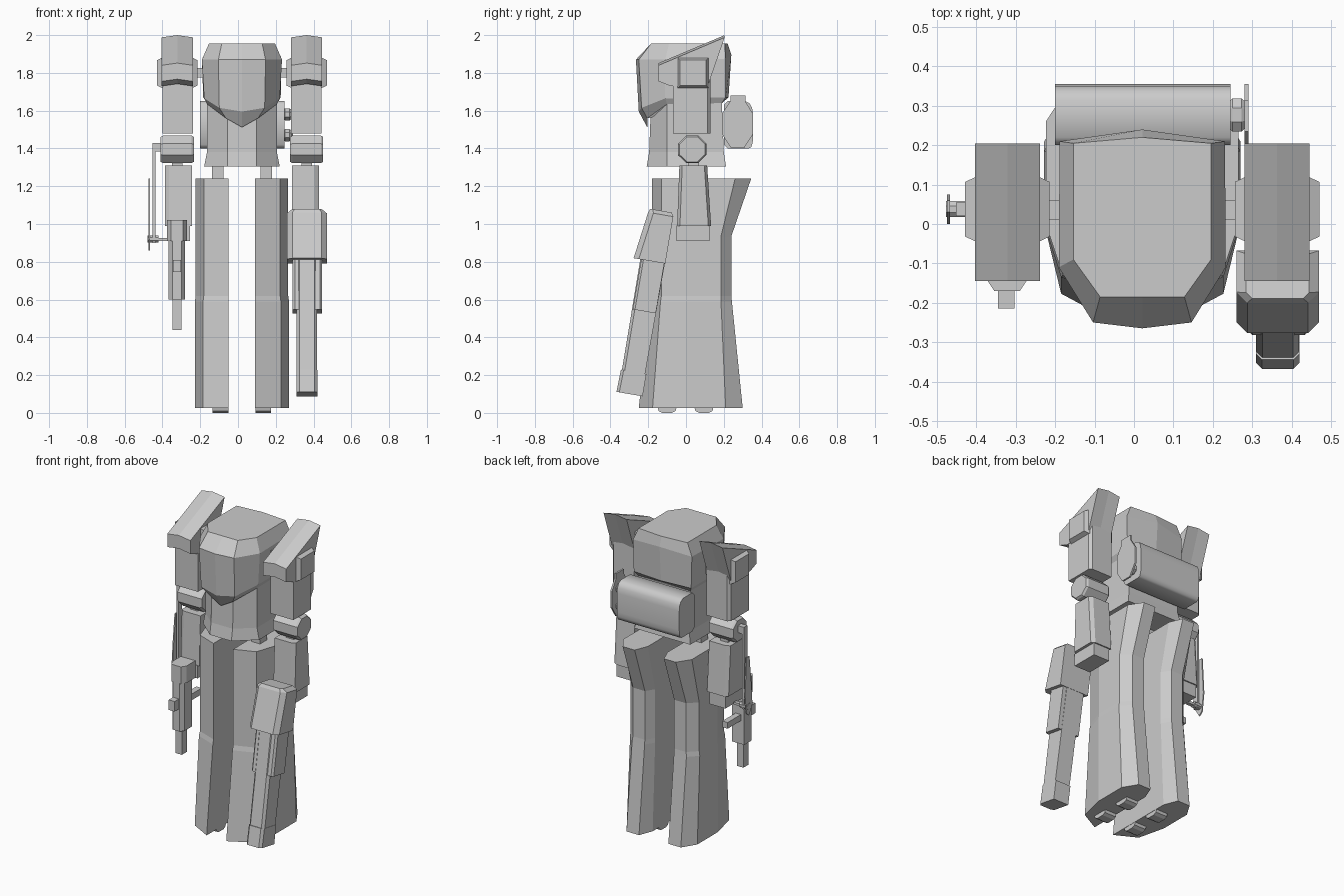
import bpy, bmesh
from math import cos, sin, pi, radians

C = 0.021  # symmetry plane of the body


def loft(name, rings):
    """Skin a list of closed rings (same point count) and cap both ends."""
    bm = bmesh.new()
    vs = [[bm.verts.new(p) for p in r] for r in rings]
    n = len(rings[0])
    for a, b in zip(vs, vs[1:]):
        for i in range(n):
            j = (i + 1) % n
            bm.faces.new((a[i], a[j], b[j], b[i]))
    bm.faces.new(vs[0][::-1])
    bm.faces.new(vs[-1])
    bmesh.ops.recalc_face_normals(bm, faces=bm.faces)
    me = bpy.data.meshes.new(name)
    bm.to_mesh(me)
    bm.free()
    ob = bpy.data.objects.new(name, me)
    bpy.context.collection.objects.link(ob)
    return ob


def prism(name, prof, x0, x1, cham=0.0, k=0.8):
    """Extrude a (y, z) profile along x, with optional tapered ends."""
    cy = sum(p[0] for p in prof) / len(prof)
    cz = sum(p[1] for p in prof) / len(prof)
    d = cham if x1 > x0 else -cham
    cuts = [(x0, 1), (x1, 1)]
    if cham:
        cuts = [(x0, k), (x0 + d, 1), (x1 - d, 1), (x1, k)]
    return loft(name, [[(x, cy + (y - cy) * f, cz + (z - cz) * f) for y, z in prof]
                       for x, f in cuts])


def box(name, x0, x1, y0, y1, z0, z1):
    return prism(name, [(y0, z0), (y1, z0), (y1, z1), (y0, z1)], x0, x1)


def ngon(cy, cz, ry, rz, n=8):
    r = 1 / cos(pi / n)
    return [(cy + ry * r * cos((i + .5) * 2 * pi / n), cz + rz * r * sin((i + .5) * 2 * pi / n))
            for i in range(n)]


def sym(half):
    """Full ring from a half ring running back centre -> front centre."""
    return ([(C + x, y, z) for x, y, z in half]
            + [(C - x, y, z) for x, y, z in half[-2:0:-1]])


# chest with faceted top and V-shaped lower edge
loft("chest", [sym(h) for h in (
    [(0, .22, 1.955), (.175, .205, 1.955), (.175, -.09, 1.955), (.107, -.185, 1.955), (0, -.185, 1.955)],
    [(0, .24, 1.895), (.21, .21, 1.875), (.212, -.11, 1.87), (.125, -.25, 1.87), (0, -.265, 1.87)],
    [(0, .225, 1.67), (.205, .21, 1.67), (.2, -.11, 1.665), (.12, -.235, 1.615), (0, -.25, 1.595)],
    [(0, .2, 1.65), (.185, .19, 1.64), (.185, -.1, 1.635), (.085, -.205, 1.56), (0, -.205, 1.512)])])

# waist
loft("waist", [sym([(0, yb, z), (w, yb, z), (w, -.1, z), (.077, yf, z), (0, yf, z)])
               for z, w, yf, yb in ((1.64, .185, -.185, .19), (1.38, .185, -.195, .2),
                                    (1.305, .2, -.208, .212))])

# backpack with rounded long edges, and a round drum plate on its side
prism("backpack", [(.20, 1.42), (.22, 1.40), (.33, 1.40), (.345, 1.407), (.353, 1.43), (.355, 1.46),
                   (.355, 1.58), (.35, 1.615), (.337, 1.638), (.315, 1.65), (.22, 1.65), (.20, 1.63)],
      -.20, .245)
bpy.context.view_layer.objects.active = bpy.data.objects["backpack"]
bpy.data.objects["backpack"].select_set(True)
bpy.ops.object.shade_smooth_by_angle(angle=radians(50))
prism("drum_plate", ngon(.273, 1.53, .083, .128), .28, .291)
box("drum_plate_tab", .28, .291, .235, .315, 1.64, 1.68)
for z in (1.58, 1.47):
    prism("drum_mount", ngon(.277, z, .042, .032), .24, .283, .01)
box("shoulder_bar", -.26, .30, .01, .06, 1.775, 1.825)

# paired limbs
for s, side in ((-1, "left"), (1, "right")):
    def X(x):
        return C + s * x

    # leg: slanted front, chamfered outer corners, flared at the hip and foot
    loft("leg_" + side, [[(X(.07), yf, z), (X(o - .043), ym, z), (X(o), .0, z),
                          (X(o), yb - cb, z), (X(o - .055), yb, z), (X(.105), yb, z),
                          (X(.07), yb - cb, z)]
                         for z, yf, ym, yb, o, cb in (
        (1.24, -.18, -.13, .345, .245, .085), (.935, -.18, -.13, .24, .245, .055),
        (.62, -.18, -.13, .24, .245, .055), (.59, -.187, -.135, .243, .249, .058),
        (.027, -.25, -.177, .30, .249, .09))])
    for y in (-.1, .095):
        prism("sole_pad_" + side, [(y - .052, .035), (y - .045, .01), (y - .025, 0), (y + .025, 0),
                                   (y + .045, .01), (y + .052, .035)], X(.072), X(.155))
    box("hip_joint_" + side, X(.098), X(.158), -.03, .04, 1.22, 1.32)

    # shoulder wing with a slight ridge, swept up and back
    loft("shoulder_wing_" + side, [[(X(x), y, z + h * .012) for y, z in
                                    ((-.145, 1.84), (.205, 1.988), (.115, 1.73), (-.08, 1.73), (-.145, 1.755))]
                                   for x, h in ((.26, 0), (.3425, 1), (.425, 0))])
    prism("shoulder_block_" + side, [(-.045, 1.72), (.12, 1.72), (.12, 1.88), (-.045, 1.88)],
          X(.235), X(.45), .028, .84)
    loft("upper_arm_" + side, [[(X(.26), -.068, z), (X(.422), -.068, z), (X(.422), .115, z),
                                (X(.405), .13, z), (X(.26), .13, z)] for z in (1.48, 1.86)])
    prism("elbow_" + side, ngon(.033, 1.395, .075, .073), X(.255), X(.43), .012, .9)
    box("elbow_pin_" + side, X(.315), X(.37), .01, .07, 1.29, 1.36)

    # forearm, chamfered along its outer edges, and hand
    loft("forearm_" + side, [[(X(.265), yf, z), (X(.385), yf, z), (X(.408), yf + .015, z),
                              (X(.408), yb - .015, z), (X(.385), yb, z), (X(.265), yb, z)]
                             for z, yf, yb in ((1.31, -.035, .112), (.99, -.047, .133))])
    box("hand_" + side, X(.275), X(.39), -.05, .125, .91, .992)

# rifle carried upright in the left hand
loft("rifle_body", [[(-.367, -.07, z), (-.367, -.145, z), (-.347, -.17, z), (-.30, -.17, z),
                     (-.28, -.145, z), (-.28, -.07, z)] for z in (.60, .91)])
loft("rifle_stock", [[(-.375, -.05, z), (-.375, -.14, z), (-.355, -.17, z), (-.29, -.17, z),
                      (-.27, -.14, z), (-.27, -.05, z)] for z in (.91, 1.02)])
box("rifle_barrel", -.347, -.30, -.145, -.09, .44, .61)
box("rifle_sight", -.345, -.303, -.215, -.16, .745, .81)
box("rifle_grip", -.343, -.305, -.08, .065, .75, .79)

# cannon tilted forward under the right forearm
A = radians(9.7)


def tilted(name, xc, cuts):
    """Loft front-chamfered sections (depth t, back u, front u, half width, chamfer)."""
    rings = []
    for t, ub, uf, w, c in cuts:
        sec = [(-w, ub), (-w, uf - c), (-w + c, uf), (w - c, uf), (w, uf - c), (w, ub)]
        rings.append([(xc + x, -.13 - u * cos(A) - t * sin(A), 1.07 + u * sin(A) - t * cos(A))
                      for x, u in sec])
    loft(name, rings)


tilted("cannon_receiver", .365, [(0, -.055, .06, .08, .015), (.02, -.067, .068, .105, .028),
                                 (.272, -.067, .103, .105, .028)])
tilted("cannon_casing", .367, [(.13, -.062, .062, .078, .012), (.54, -.062, .062, .078, .012)])
tilted("cannon_barrel", .365, [(.15, -.066, .068, .054, .015), (.87, -.06, .064, .054, .015)])
tilted("cannon_muzzle", .365, [(.865, -.067, .07, .055, .015), (.985, -.067, .073, .055, .015)])

# folded blade on the outside of the left forearm
box("blade_bracket", -.45, -.405, .02, .055, 1.385, 1.43)
box("blade_arm", -.452, -.438, .02, .055, .90, 1.43)
prism("blade_plate", [(.0, .92), (.035, .86), (.06, .88), (.075, 1.0), (.06, 1.24), (.03, 1.24),
                      (.01, 1.05)], -.475, -.467)
prism("blade_pivot", ngon(.038, .92, .02, .018), -.478, -.42)
box("blade_foot", -.435, -.375, .025, .05, .91, .925)
